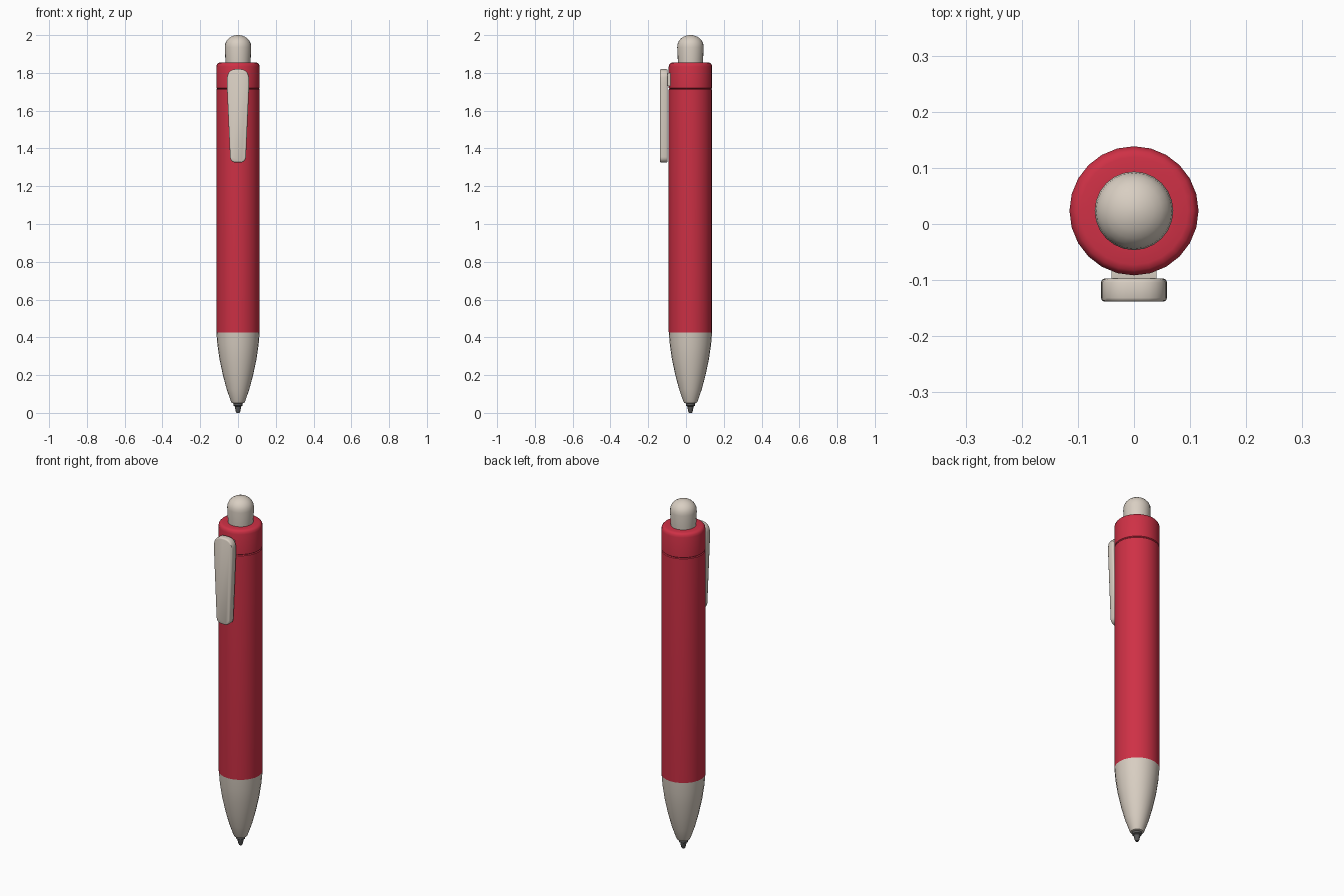
import bpy, bmesh, math
from mathutils import Vector

if "Cube" in bpy.data.objects:
    bpy.data.objects.remove(bpy.data.objects["Cube"])

AXIS_Y = 0.0235   # pen axis sits behind the centre, the clip balances it
SIDES = 24


def material(name, rgb):
    m = bpy.data.materials.new(name)
    m.diffuse_color = (*rgb, 1)
    m.use_nodes = True
    m.node_tree.nodes["Principled BSDF"].inputs["Base Color"].default_value = m.diffuse_color
    return m


RED = material("red plastic", (0.62, 0.03, 0.06))
CREAM = material("cream plastic", (0.69, 0.62, 0.54))
GREY = material("dark metal", (0.10, 0.10, 0.10))


def finish(name, bm, mat, angle=40):
    bmesh.ops.recalc_face_normals(bm, faces=bm.faces)
    mesh = bpy.data.meshes.new(name)
    bm.to_mesh(mesh)
    bm.free()
    mesh.materials.append(mat)
    ob = bpy.data.objects.new(name, mesh)
    bpy.context.collection.objects.link(ob)
    bpy.ops.object.select_all(action='DESELECT')
    ob.select_set(True)
    bpy.context.view_layer.objects.active = ob
    bpy.ops.object.shade_smooth_by_angle(angle=math.radians(angle))
    return ob


def lathe(name, profile, mat, sides=SIDES):
    """Closed solid of revolution from (radius, z) points."""
    bm = bmesh.new()
    rings = []
    for r, z in profile:
        rings.append([bm.verts.new((r * math.cos(2 * math.pi * i / sides),
                                    AXIS_Y + r * math.sin(2 * math.pi * i / sides), z))
                      for i in range(sides)])
    for a, b in zip(rings, rings[1:]):
        for i in range(sides):
            j = (i + 1) % sides
            bm.faces.new((a[i], a[j], b[j], b[i]))
    bm.faces.new(rings[0])
    bm.faces.new(rings[-1])
    return finish(name, bm, mat)


def slab(name, outline, y0, y1, mat, bevel):
    """Plate with an (x, z) outline, thick along y, with rounded rims."""
    bm = bmesh.new()
    face = bm.faces.new([bm.verts.new((x, y0, z)) for x, z in outline])
    new = bmesh.ops.extrude_face_region(bm, geom=[face])["geom"]
    moved = [v for v in new if isinstance(v, bmesh.types.BMVert)]
    bmesh.ops.translate(bm, verts=moved, vec=Vector((0, y1 - y0, 0)))
    rims = [e for e in bm.edges if abs(e.verts[0].co.y - e.verts[1].co.y) < 1e-5]
    bmesh.ops.bevel(bm, geom=rims, offset=bevel, segments=2, profile=0.5, affect='EDGES')
    return finish(name, bm, mat, 45)


def corner(cx, cz, r, start, steps=5):
    return [(cx + r * math.cos(start + math.pi / 2 * i / steps),
             cz + r * math.sin(start + math.pi / 2 * i / steps)) for i in range(steps + 1)]


# Writing point and tapered nose
lathe("ink_tip", [(0.008, 0), (0.012, 0.008), (0.017, 0.034), (0.024, 0.038), (0.025, 0.07)],
      GREY, 16)
lathe("nose_cone", [(0.024, 0.05), (0.033, 0.053), (0.038, 0.062), (0.060, 0.125), (0.080, 0.20),
                    (0.098, 0.285), (0.109, 0.36), (0.1145, 0.425)], CREAM)

# Barrel and cap, meeting at a fine groove
lathe("barrel", [(0.1145, 0.425), (0.115, 0.43), (0.115, 1.711), (0.111, 1.715)], RED)
lathe("cap", [(0.111, 1.715), (0.115, 1.719), (0.115, 1.833), (0.112, 1.845), (0.106, 1.852),
              (0.096, 1.855), (0.064, 1.855)], RED)

# Push button with a domed top
dome = [(0.07 * math.cos(t), 1.936 + 0.064 * math.sin(t) ** 0.9)
        for t in (math.radians(a) for a in (0, 15, 30, 45, 60, 74, 85))]
dome[-1] = (0.006, 2.0)
lathe("push_button", [(0.066, 1.845), (0.067, 1.87)] + dome, CREAM)

# Pocket clip, wider at the top, and the bridge that holds it
half = corner(0.013, 1.775, 0.045, 0)[::-1]
half = [(0.0, 1.82)] + half + [(0.059, 1.74)] + \
    corner(0.012, 1.355, 0.030, -math.pi / 2)[::-1] + [(0.0, 1.325)]
outline = half + [(-x, z) for x, z in half[-2:0:-1]]
slab("clip", outline, -0.1385, -0.097, CREAM, 0.007)
slab("clip_bridge", [(-0.04, 1.73), (0.04, 1.73), (0.04, 1.80), (-0.04, 1.80)],
     -0.105, -0.07, CREAM, 0.003)
